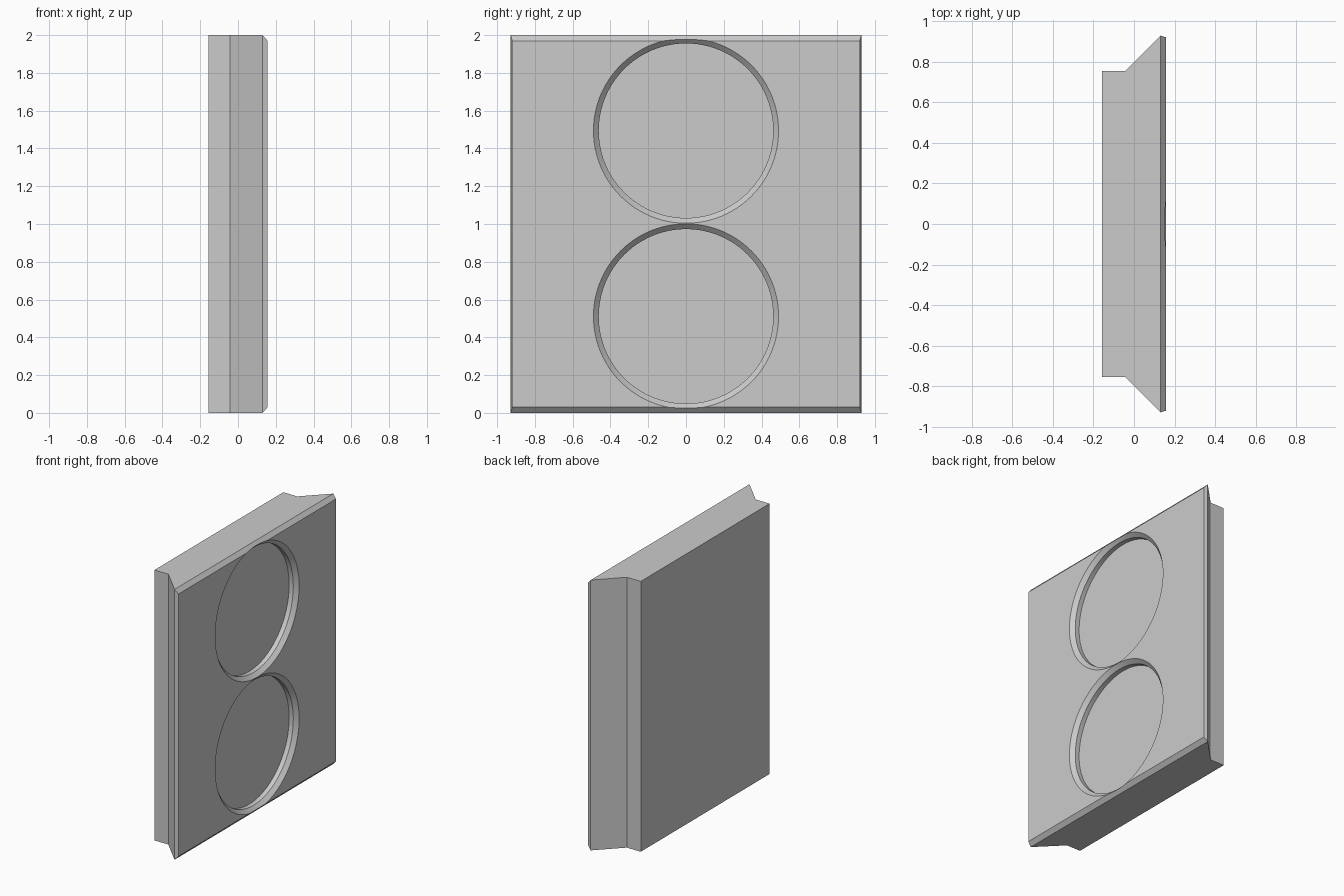
import bpy
import bmesh
import math

default = bpy.data.objects.get("Cube")
if default:
    bpy.data.objects.remove(default, do_unlink=True)

grey = bpy.data.materials.new("plain grey")
grey.use_nodes = True
colour = (0.6, 0.6, 0.6, 1)
grey.diffuse_color = colour
grey.node_tree.nodes["Principled BSDF"].inputs["Base Color"].default_value = colour


def loft(name, rings):
    """Join equal rings of points into a closed solid."""
    bm = bmesh.new()
    loops = [[bm.verts.new(p) for p in ring] for ring in rings]
    count = len(loops[0])
    for a, b in zip(loops, loops[1:]):
        for i in range(count):
            j = (i + 1) % count
            bm.faces.new((a[i], a[j], b[j], b[i]))
    bm.faces.new(loops[0])
    bm.faces.new(loops[-1])
    bmesh.ops.recalc_face_normals(bm, faces=bm.faces)
    mesh = bpy.data.meshes.new(name)
    bm.to_mesh(mesh)
    bm.free()
    mesh.materials.append(grey)
    obj = bpy.data.objects.new(name, mesh)
    bpy.context.collection.objects.link(obj)
    return obj


def rectangle(x, half_width, inset):
    low, high = inset, 2 - inset
    return [(x, -half_width, low), (x, half_width, low),
            (x, half_width, high), (x, -half_width, high)]


def circle(x, radius, height, sides=96):
    angles = [math.tau * i / sides for i in range(sides)]
    return [(x, radius * math.cos(a), height + radius * math.sin(a)) for a in angles]


# Panel: straight back block, flared sides, bevelled face
FACE = 0.157
panel = loft("panel", [
    rectangle(-FACE, 0.753, 0),
    rectangle(-0.043, 0.753, 0),
    rectangle(0.13, 0.928, 0),
    rectangle(FACE, 0.92, 0.03),
])

# Two round recesses with a chamfered rim
bpy.context.view_layer.objects.active = panel
panel.select_set(True)
for height in (1.494, 0.511):
    cutter = loft("recess_cutter", [
        circle(FACE - 0.062, 0.462, height),
        circle(FACE - 0.028, 0.462, height),
        circle(FACE, 0.49, height),
        circle(FACE + 0.05, 0.49, height),
    ])
    cutter.hide_render = True
    cut = panel.modifiers.new("recess", "BOOLEAN")
    cut.operation = "DIFFERENCE"
    cut.solver = "EXACT"
    cut.object = cutter
    bpy.ops.object.modifier_apply(modifier=cut.name)
    bpy.data.objects.remove(cutter, do_unlink=True)

bpy.ops.object.shade_smooth_by_angle(angle=math.radians(20))
